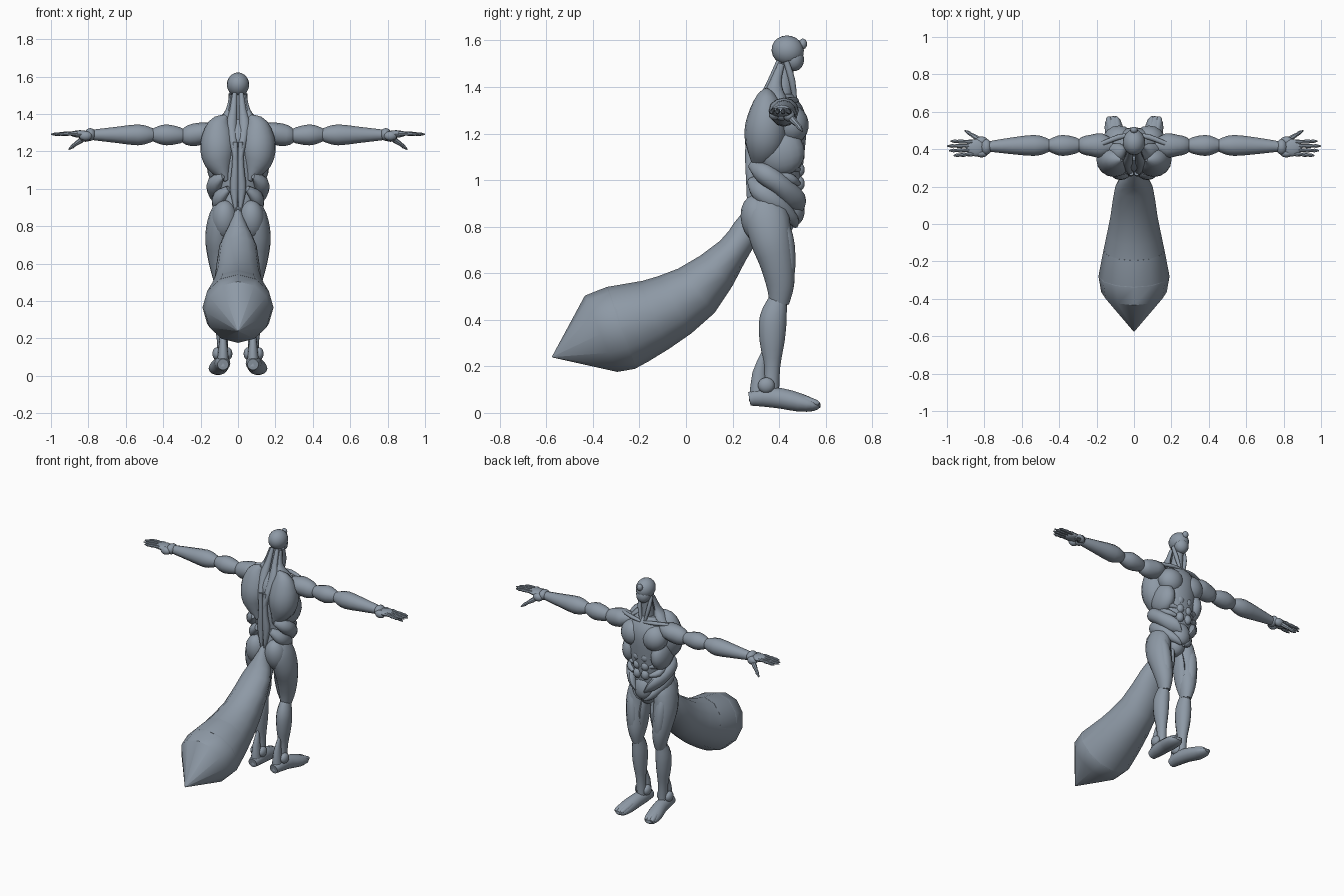
import bpy, bmesh, math
from mathutils import Vector, Matrix

mat = bpy.data.materials.new("slate_grey")
mat.diffuse_color = (0.27, 0.32, 0.38, 1)


def finish(name, bm, mirror, angle=40):
    bmesh.ops.recalc_face_normals(bm, faces=bm.faces)
    me = bpy.data.meshes.new(name)
    bm.to_mesh(me)
    bm.free()
    me.materials.append(mat)
    ob = bpy.data.objects.new(name, me)
    bpy.context.collection.objects.link(ob)
    if mirror:
        ob.modifiers.new("mirror", 'MIRROR').use_mirror_merge = False
    bpy.ops.object.select_all(action='DESELECT')
    ob.select_set(True)
    bpy.context.view_layer.objects.active = ob
    bpy.ops.object.shade_smooth_by_angle(angle=math.radians(angle))
    return ob


def resample(st, k):
    # Catmull-Rom through the stations
    out = []
    for i in range(len(st) - 1):
        p0, p1, p2, p3 = (st[max(i - 1, 0)], st[i], st[i + 1],
                          st[min(i + 2, len(st) - 1)])
        for j in range(k):
            t = j / k
            out.append([0.5 * (2 * b + (c - a) * t + (2 * a - 5 * b + 4 * c - d) * t * t
                               + (3 * b - a - 3 * c + d) * t ** 3)
                        for a, b, c, d in zip(p0, p1, p2, p3)])
    return out + [list(st[-1])]


def loft(name, st, mirror=True, ref=(1, 0, 0), n=12, k=3, angle=40):
    # stations: x, y, z, half width along ref, half width across it
    st = resample(st, k) if k > 1 else st
    pts = [Vector(s[:3]) for s in st]
    bm = bmesh.new()
    rings = []
    for i, s in enumerate(st):
        t = (pts[min(i + 1, len(pts) - 1)] - pts[max(i - 1, 0)]).normalized()
        u = Vector(ref)
        u = (u - t * u.dot(t)).normalized()
        v = t.cross(u)
        a, b = max(s[3], 0.002), max(s[4], 0.002)
        rings.append([bm.verts.new(pts[i] + u * a * math.cos(q) + v * b * math.sin(q))
                      for q in (2 * math.pi * j / n for j in range(n))])
    for r, s in zip(rings, rings[1:]):
        for j in range(n):
            bm.faces.new((r[j], r[(j + 1) % n], s[(j + 1) % n], s[j]))
    bm.faces.new(rings[0])
    bm.faces.new(rings[-1])
    return finish(name, bm, mirror, angle)


def ball(name, c, r, rot=0, mirror=True):
    # ellipsoid, tilted about the x axis
    bm = bmesh.new()
    bmesh.ops.create_uvsphere(bm, u_segments=16, v_segments=10, radius=1)
    bm.transform(Matrix.Translation(c) @ Matrix.Rotation(math.radians(rot), 4, 'X')
                 @ Matrix.Diagonal((*r, 1)))
    return finish(name, bm, mirror)


# Head and neck
ball("skull", (0, .437, 1.557), (.06, .07, .064), -15, False)
ball("jaw", (0, .462, 1.52), (.047, .045, .052), 10, False)
ball("nose", (0, .502, 1.585), (.02, .018, .023), 0, False)
loft("neck", [(0, .435, 1.5, .035, .03), (0, .42, 1.42, .035, .04), (0, .40, 1.3, .05, .06)], False)
loft("neck_front_muscle", [(.042, .43, 1.51, .008, .012), (.034, .455, 1.43, .013, .014),
                           (.012, .47, 1.33, .008, .008)])
loft("neck_back_muscle", [(.018, .40, 1.51, .012, .012), (.025, .365, 1.42, .02, .017),
                          (.035, .33, 1.33, .03, .025), (.018, .275, 1.2, .016, .02),
                          (.01, .28, 1.08, .01, .015)])
loft("trapezius", [(.038, .41, 1.5, .008, .014), (.05, .385, 1.42, .016, .025),
                   (.075, .38, 1.355, .035, .05), (.13, .39, 1.31, .02, .04)])
loft("collar_bone", [(.01, .475, 1.34, .008, .01), (.08, .465, 1.345, .012, .014),
                     (.17, .43, 1.345, .01, .012)], ref=(0, 0, 1))

# Torso
loft("torso_core", [(0, .36, .78, .05, .05), (0, .375, .87, .105, .1), (0, .39, .98, .12, .10),
                    (0, .395, 1.13, .14, .115), (0, .40, 1.28, .14, .115),
                    (0, .40, 1.37, .07, .06)], False, n=16)
loft("back_muscle", [(.065, .345, 1.39, .01, .01), (.095, .345, 1.34, .065, .055),
                     (.107, .345, 1.24, .094, .09), (.098, .335, 1.14, .08, .08),
                     (.06, .31, 1.04, .01, .02)], n=16)
loft("spine_muscle", [(.014, .27, 1.25, .012, .012), (.016, .272, 1.1, .018, .018),
                      (.02, .28, 1.0, .024, .022), (.012, .275, .88, .006, .012)])
ball("chest_muscle", (.08, .452, 1.24), (.085, .075, .085), 8)
ball("side_rib", (.108, .41, 1.12), (.058, .10, .1), 15)
for i, (z, r) in enumerate([(1.105, .032), (1.045, .032), (.985, .034)]):
    ball(f"abdomen_block_{i}", (.03, .482, z), (.028, .028, r))
    loft(f"rib_band_{i}", [(.125, .38, z + .06, .008, .012), (.105, .45, z + .02, .025, .022),
                           (.06, .485, z, .008, .01)])
ball("lower_belly", (0, .445, .89), (.07, .062, .09), 18, False)
loft("upper_oblique", [(.08, .28, 1.07, .01, .02), (.122, .335, 1.03, .042, .045),
                       (.115, .41, .975, .042, .045), (.07, .475, .91, .025, .045),
                       (.03, .495, .87, .006, .01)])
loft("lower_oblique", [(.05, .28, 1.0, .015, .02), (.098, .32, .955, .035, .045),
                       (.105, .39, .90, .028, .04), (.05, .46, .83, .02, .025),
                       (.01, .47, .80, .006, .01)])
ball("pelvis", (0, .40, .82), (.06, .065, .07), 0, False)

# Legs
ball("buttock", (.072, .315, .83), (.072, .078, .11), 15)
loft("thigh", [(.07, .34, .95, .03, .03), (.09, .345, .86, .062, .09), (.104, .365, .75, .071, .09),
               (.101, .39, .65, .064, .075), (.092, .405, .55, .05, .06),
               (.086, .4, .47, .032, .042)], n=16)
loft("inner_thigh", [(.03, .40, .82, .01, .02), (.04, .39, .7, .025, .05),
                     (.055, .385, .58, .022, .04), (.065, .385, .49, .008, .015)])
loft("thigh_front", [(.12, .40, .88, .008, .01), (.11, .425, .76, .035, .035),
                     (.10, .44, .63, .035, .03), (.09, .435, .5, .012, .015)])
ball("knee", (.087, .415, .49), (.032, .03, .035))
loft("calf", [(.086, .4, .5, .028, .036), (.09, .375, .41, .046, .058), (.089, .37, .31, .043, .054),
              (.084, .37, .2, .03, .035), (.08, .365, .09, .03, .035)])
loft("heel_tendon", [(.082, .335, .26, .008, .01), (.08, .315, .17, .022, .03),
                     (.08, .315, .05, .034, .045)], k=2)
for x in (.054, .113):
    ball("ankle_bone", (x, .345, .118), (.024, .036, .034))

# Feet, toes turned slightly outward
loft("foot", [(.08, .273, .06, .03, .03), (.083, .33, .068, .042, .042), (.09, .41, .062, .044, .045),
              (.105, .49, .044, .05, .04), (.113, .55, .033, .042, .026),
              (.117, .575, .033, .02, .01)], n=14, k=2)
for x0, x1 in ((.075, .092), (.1, .133)):
    loft("foot_ridge", [(x0, .40, .085, .01, .01), (x0 * .5 + x1 * .5, .48, .063, .022, .02),
                        (x1, .55, .045, .018, .015), (x1 + .004, .572, .038, .008, .008)])

# Arms
arm = dict(ref=(0, 1, 0), n=12, k=2)
loft("shoulder", [(.11, .42, 1.31, .03, .03), (.17, .42, 1.30, .065, .055), (.235, .42, 1.288, .056, .06),
                  (.28, .42, 1.283, .045, .048), (.315, .42, 1.283, .015, .02)], **arm)
loft("upper_arm", [(.27, .42, 1.283, .02, .025), (.31, .42, 1.285, .043, .043),
                   (.38, .42, 1.288, .056, .056), (.43, .42, 1.288, .044, .045),
                   (.475, .42, 1.288, .02, .025)], **arm)
loft("forearm", [(.44, .42, 1.288, .025, .028), (.475, .42, 1.288, .043, .043),
                 (.535, .42, 1.288, .056, .056), (.65, .418, 1.288, .045, .043),
                 (.76, .415, 1.288, .03, .03), (.80, .412, 1.288, .025, .025)], **arm)

# Hands
ball("wrist", (.79, .412, 1.29), (.03, .042, .034))
ball("palm", (.845, .408, 1.293), (.055, .047, .02))
ball("palm_heel", (.815, .378, 1.283), (.035, .022, .025))
ball("thumb_base", (.815, .443, 1.278), (.035, .025, .027))
for i, (y0, y1, tip) in enumerate([(.375, .366, .965), (.396, .392, .99),
                                   (.418, .417, 1.0), (.438, .443, .982)]):
    st = []
    for f, r in ((0, .009), (.12, .013), (.38, .009), (.5, .0115), (.72, .0085), (.82, .01), (1, .003)):
        st.append((.855 + (tip - .855) * f, y0 + (y1 - y0) * f, 1.297 - .006 * f, r, r))
    loft(f"finger_{i}", st, ref=(0, 1, 0), n=8, k=1)
loft("thumb", [(.81, .44, 1.28, .012, .012), (.845, .462, 1.255, .015, .015),
               (.87, .478, 1.238, .010, .010), (.885, .488, 1.226, .011, .011),
               (.905, .5, 1.21, .003, .003)], ref=(0, 1, 0), n=8, k=1)

# Tail with a wide bulb and pointed tip
loft("tail", [(0, .295, .88, .02, .03), (0, .26, .79, .055, .06), (0, .2, .695, .10, .07),
              (0, .045, .525, .125, .123), (0, -.14, .418, .163, .158),
              (0, -.28, .365, .19, .186)], False, n=12, k=2)
loft("tail_tip", [(0, -.14, .418, .163, .158), (0, -.28, .365, .19, .186),
                  (0, -.365, .34, .175, .178), (0, -.575, .24, .002, .002)],
     False, n=12, k=1, angle=35)
